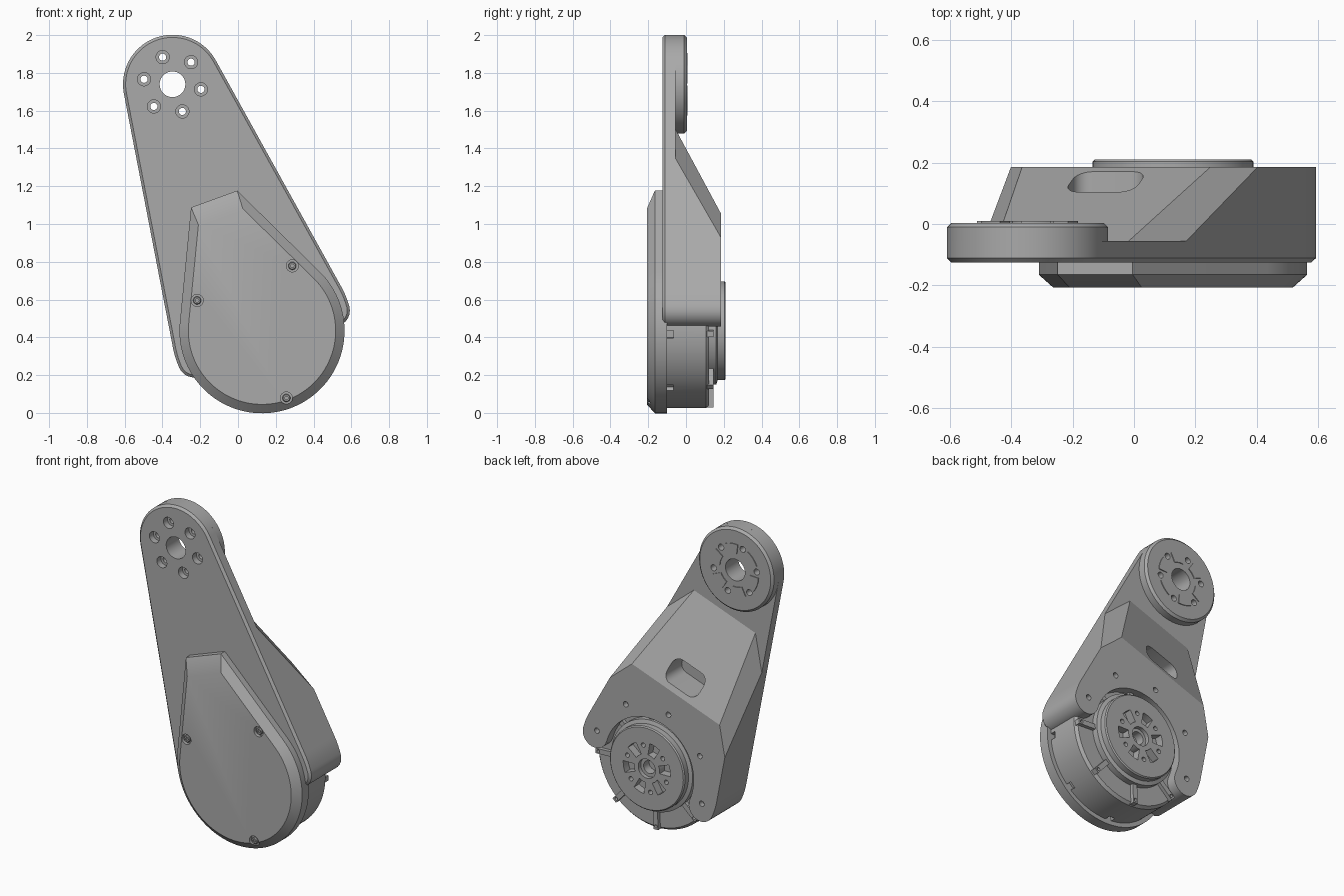
import bpy, bmesh
from math import sin, cos, pi, asin, atan2, hypot, radians
from mathutils import Matrix, Vector

if "Cube" in bpy.data.objects:
    bpy.data.objects.remove(bpy.data.objects["Cube"])

grey = bpy.data.materials.new("machined grey")
grey.use_nodes = True
grey.diffuse_color = (0.4, 0.4, 0.4, 1)
grey.node_tree.nodes["Principled BSDF"].inputs["Base Color"].default_value = (0.4, 0.4, 0.4, 1)

# Parts are built upright with the motor axis at the origin, then tilted
LENGTH = 1.388
PLACE = Matrix.Translation((0.127, 0, 0.435)) @ Matrix.Rotation(-atan2(0.474, 1.305), 4, 'Y')
parts = []


def arc(r, a0, a1, n=24, c=(0, 0)):
    """Arc points, with angles measured from the arm axis."""
    return [(c[0] + r * sin(a0 + (a1 - a0) * i / n), c[1] + r * cos(a0 + (a1 - a0) * i / n))
            for i in range(n + 1)]


def polar(r, a, up=0):
    return (r * sin(a), up + r * cos(a))


def tidy(pts):
    return [p for i, p in enumerate(pts) if hypot(p[0] - pts[i - 1][0], p[1] - pts[i - 1][1]) > 1e-4]


def loft(name, sections, edit=None, part=True):
    """Solid through matching outlines at the given depths."""
    bm = bmesh.new()
    rings = [[bm.verts.new((x, y, z)) for x, z in tidy(pts)] for y, pts in sections]
    n = len(rings[0])
    for a, b in zip(rings, rings[1:]):
        for i in range(n):
            bm.faces.new((a[i], a[(i + 1) % n], b[(i + 1) % n], b[i]))
    bm.faces.new(rings[0])
    bm.faces.new(rings[-1])
    bmesh.ops.recalc_face_normals(bm, faces=bm.faces)
    if edit:
        edit(bm)
        bmesh.ops.recalc_face_normals(bm, faces=bm.faces)
    me = bpy.data.meshes.new(name)
    bm.to_mesh(me)
    bm.free()
    me.materials.append(grey)
    ob = bpy.data.objects.new(name, me)
    bpy.context.collection.objects.link(ob)
    if part:
        parts.append(ob)
    return ob


def turned(name, steps, c=(0, 0), n=64, part=True):
    return loft(name, [(y, arc(r, 0, 2 * pi, n, c)) for y, r in steps], part=part)


def cut(target, outline, y0, y1):
    """Remove an extruded outline from a part."""
    tool = loft("cutter", [(y0, outline), (y1, outline)], part=False)
    tool.hide_render = True
    mod = target.modifiers.new("cut", 'BOOLEAN')
    mod.operation, mod.solver, mod.object = 'DIFFERENCE', 'EXACT', tool
    bpy.context.view_layer.objects.active = target
    bpy.ops.object.modifier_apply(modifier=mod.name)
    bpy.data.objects.remove(tool)


def drill(target, r, c, y0, y1, n=24):
    cut(target, arc(r, 0, 2 * pi, n, c), y0, y1)


# Arm outline: round top, tapering sides, open C around the motor
R_TOP, R_OUT, R_IN = 0.262, 0.48, 0.31
side = pi / 2 - asin((R_OUT - R_TOP) / LENGTH)
tip = radians(94.3)
r_mid, r_tip = (R_OUT + R_IN) / 2, (R_OUT - R_IN) / 2
outline = (arc(R_TOP, -side, side, 48, (0, LENGTH)) + arc(R_OUT, side, tip, 8)
           + arc(r_tip, tip, tip + pi, 12, polar(r_mid, tip)) + arc(R_IN, tip, -tip, 48)
           + arc(r_tip, -tip - pi, -tip, 12, polar(r_mid, -tip)) + arc(R_OUT, -tip, -side, 8))


def chamfer_front(bm):
    edges = [e for e in bm.edges if all(v.co.y < -0.12 for v in e.verts)]
    bmesh.ops.bevel(bm, geom=edges, offset=0.014, segments=1, affect='EDGES')


def slope_back(bm):
    # ramp toward the arm, then a facet on each shoulder
    for point, normal in [((0, 0.185, 0.542), (0, 0.488, 0.23)),
                          ((0.326, 0.185, 0.542), (0.051, 0.043, 0.03)),
                          ((-0.326, 0.185, 0.542), (-0.051, 0.043, 0.03))]:
        geom = bm.verts[:] + bm.edges[:] + bm.faces[:]
        res = bmesh.ops.bisect_plane(bm, geom=geom, dist=1e-5, plane_co=Vector(point),
                                     plane_no=Vector(normal), clear_outer=True)
        rim = [g for g in res["geom_cut"] if isinstance(g, bmesh.types.BMEdge)]
        bmesh.ops.edgenet_fill(bm, edges=rim)


arm_plate = loft("arm_plate", [(-0.125, outline), (-0.055, outline)], chamfer_front)
housing = loft("motor_housing", [(-0.06, outline), (0.185, outline)], slope_back)

# Cable window in the ramp
window = []
for k, (sx, sz) in enumerate([(1, 1), (1, -1), (-1, -1), (-1, 1)]):
    window += arc(0.05, k * pi / 2, (k + 1) * pi / 2, 6, (sx * 0.07, 0.643 + sz * 0.02))
cut(housing, window, 0.0, 0.3)

# Flange screw holes
for k in range(-2, 3):
    drill(housing, 0.017, polar(0.39, k * pi / 4), 0.15, 0.25)

# Output boss with its bore and six counterbored screw holes
boss = turned("output_boss", [(-0.06, R_TOP), (-0.01, R_TOP), (0.004, R_TOP - 0.014)], (0, LENGTH))
for ob in (arm_plate, boss):
    drill(ob, 0.068, (0, LENGTH), -0.2, 0.1, 40)
    for k in range(6):
        drill(ob, 0.019, polar(0.153, k * pi / 3, LENGTH), -0.2, 0.1)
for k in range(6):
    drill(arm_plate, 0.035, polar(0.153, k * pi / 3, LENGTH), -0.2, -0.085)
    a = (k + 0.5) * pi / 3
    pad = arc(0.165, a - 0.3, a + 0.3, 8, (0, LENGTH)) + arc(0.105, a + 0.3, a - 0.3, 8, (0, LENGTH))
    loft("boss_pad", [(0.002, pad), (0.009, pad)])


# Front cover: teardrop with chamfered rim
def teardrop(r, top, half):
    a = asin(r / hypot(top, half)) - atan2(half, top)
    return [(-half, top), (half, top)] + arc(r, pi / 2 - a, 1.5 * pi + a, 72)


wide = teardrop(0.437, 0.742, 0.13)
cover = loft("front_cover", [(-0.1, wide), (-0.165, wide), (-0.207, teardrop(0.39, 0.642, 0.125))])
for a in (pi / 4, -pi / 4, pi):
    spot = polar(0.379, a)
    drill(cover, 0.032, spot, -0.3, -0.185)
    screw = turned("cover_screw", [(-0.18, 0.021), (-0.2, 0.021), (-0.204, 0.017)], spot, 24)
    drill(screw, 0.01, spot, -0.25, -0.195, 6)

# Motor body with edge slots
body = turned("motor_body", [(-0.11, 0.41), (0.105, 0.41), (0.122, 0.395)], n=96)
for k in range(8):
    a = (k + 0.5) * pi / 4
    notch = arc(0.45, a - 0.05, a + 0.05, 2) + arc(0.385, a + 0.05, a - 0.05, 2)
    cut(body, notch, -0.105, -0.065)

# Radial ribs on the motor's back
for k in range(8):
    a = (k + 0.5) * pi / 4
    w = 0.016
    bar = [(r * sin(a) + s * w * cos(a), r * cos(a) - s * w * sin(a))
           for r, s in [(0.26, -1), (0.405, -1), (0.405, 1), (0.26, 1)]]
    rib = loft("motor_rib", [(0.1, bar), (0.145, bar)])
    drill(rib, 0.01, polar(0.385, a), 0.12, 0.2, 12)

# Rotor with hub bore, windows and small holes
rotor = turned("rotor", [(0.1, 0.285), (0.16, 0.285), (0.168, 0.262), (0.203, 0.262), (0.21, 0.255)], n=80)
drill(rotor, 0.06, (0, 0), 0.185, 0.3, 32)
drill(rotor, 0.04, (0, 0), 0.13, 0.3, 32)
for k in range(6):
    a = k * pi / 3
    hole = arc(0.165, a - 0.22, a + 0.22, 6) + arc(0.09, a + 0.26, a - 0.26, 6)
    cut(rotor, hole, 0.16, 0.3)
    drill(rotor, 0.014, polar(0.145, a + pi / 6), 0.17, 0.3, 16)

# Tilt everything into place and smooth the round surfaces
bpy.ops.object.select_all(action='DESELECT')
for ob in parts:
    ob.data.transform(PLACE)
    ob.select_set(True)
bpy.context.view_layer.objects.active = parts[0]
bpy.ops.object.shade_smooth_by_angle(angle=radians(25))
